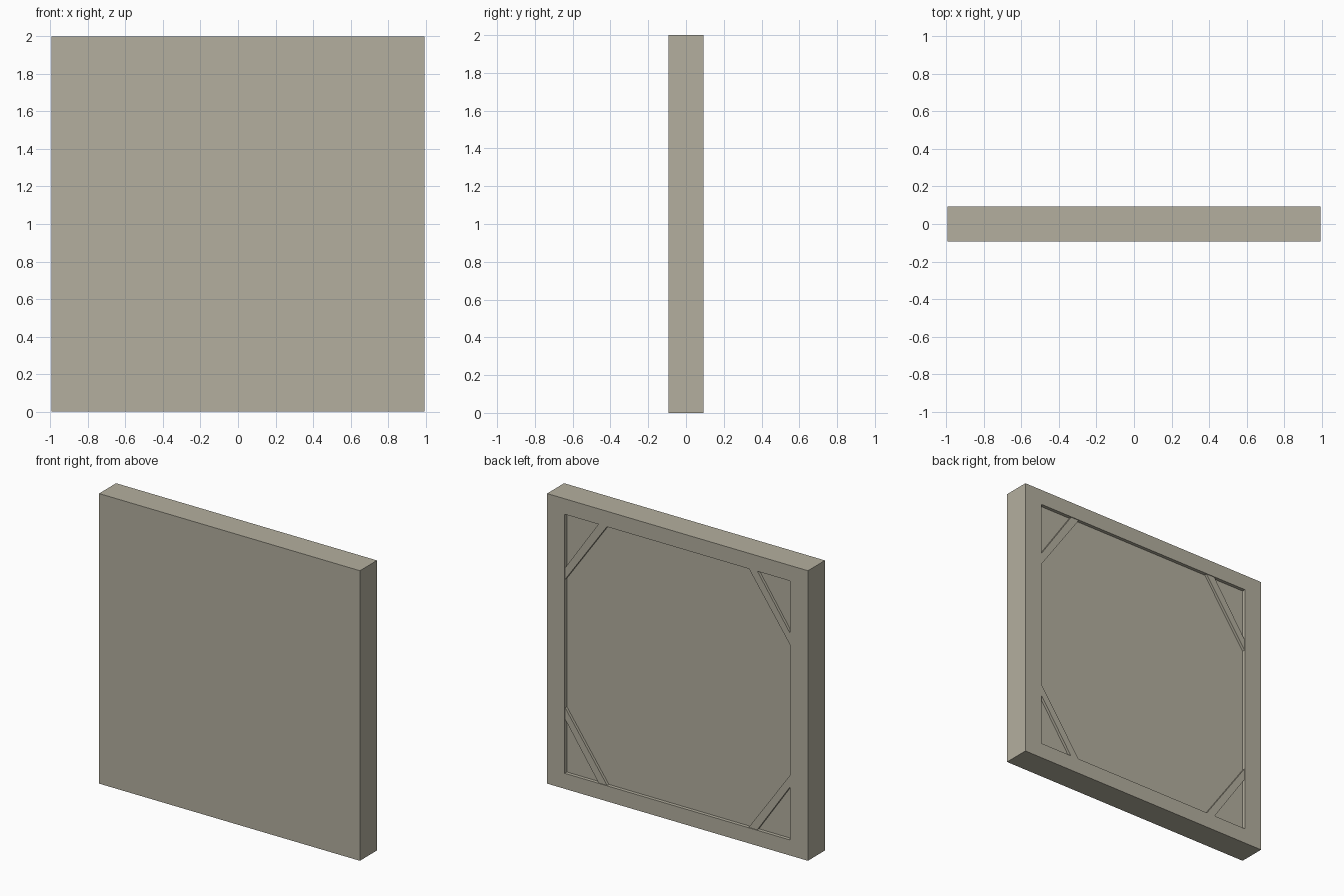
import bpy
import bmesh

cube = bpy.data.objects.get("Cube")
if cube:
    bpy.data.objects.remove(cube, do_unlink=True)

# Overall sizes
HALF_W, HEIGHT, HALF_D = 0.995, 2.0, 0.093
OPEN_X, OPEN_Z = 0.86, 0.893      # half size of the opening in the back
RECESS = 0.024                    # depth of the opening
MID = HEIGHT / 2

linen = bpy.data.materials.new("linen_grey")
colour = (0.455, 0.43, 0.345, 1)
linen.diffuse_color = colour
linen.use_nodes = True
bsdf = next(n for n in linen.node_tree.nodes if n.type == 'BSDF_PRINCIPLED')
bsdf.inputs["Base Color"].default_value = colour


def add_object(name, bm):
    bmesh.ops.recalc_face_normals(bm, faces=bm.faces[:])
    mesh = bpy.data.meshes.new(name)
    bm.to_mesh(mesh)
    bm.free()
    mesh.materials.append(linen)
    obj = bpy.data.objects.new(name, mesh)
    bpy.context.collection.objects.link(obj)
    return obj


# Stretched panel: a box whose back is inset and sunk to leave a border
bm = bmesh.new()
bmesh.ops.create_cube(bm, size=2)
for v in bm.verts:
    v.co = (v.co.x * HALF_W, v.co.y * HALF_D, MID + v.co.z * MID)
bm.normal_update()
back = max(bm.faces, key=lambda f: f.normal.y)
bmesh.ops.inset_individual(bm, faces=[back], thickness=0.1)
for v in back.verts:
    v.co.x = OPEN_X if v.co.x > 0 else -OPEN_X
    v.co.z = MID + (OPEN_Z if v.co.z > MID else -OPEN_Z)
floor = bmesh.ops.extrude_discrete_faces(bm, faces=[back])["faces"][0]
for v in floor.verts:
    v.co.y -= RECESS
add_object("canvas_panel", bm)


# Diagonal braces across the corners of the opening
def add_brace(name, sx, sz):
    outline = [(0.255, 0), (0.32, 0), (0, 0.45), (0, 0.37)]
    low, high = HALF_D - RECESS - 0.005, HALF_D - 0.005
    bm = bmesh.new()
    verts = [bm.verts.new((sx * (OPEN_X - dx), low, MID + sz * (OPEN_Z - dz)))
             for dx, dz in outline]
    face = bm.faces.new(verts)
    top = bmesh.ops.extrude_face_region(bm, geom=[face])["geom"]
    for v in top:
        if isinstance(v, bmesh.types.BMVert):
            v.co.y = high
    add_object(name, bm)


for side, sx in (("left", 1), ("right", -1)):
    for level, sz in (("upper", 1), ("lower", -1)):
        add_brace(f"{level}_{side}_corner_brace", sx, sz)
